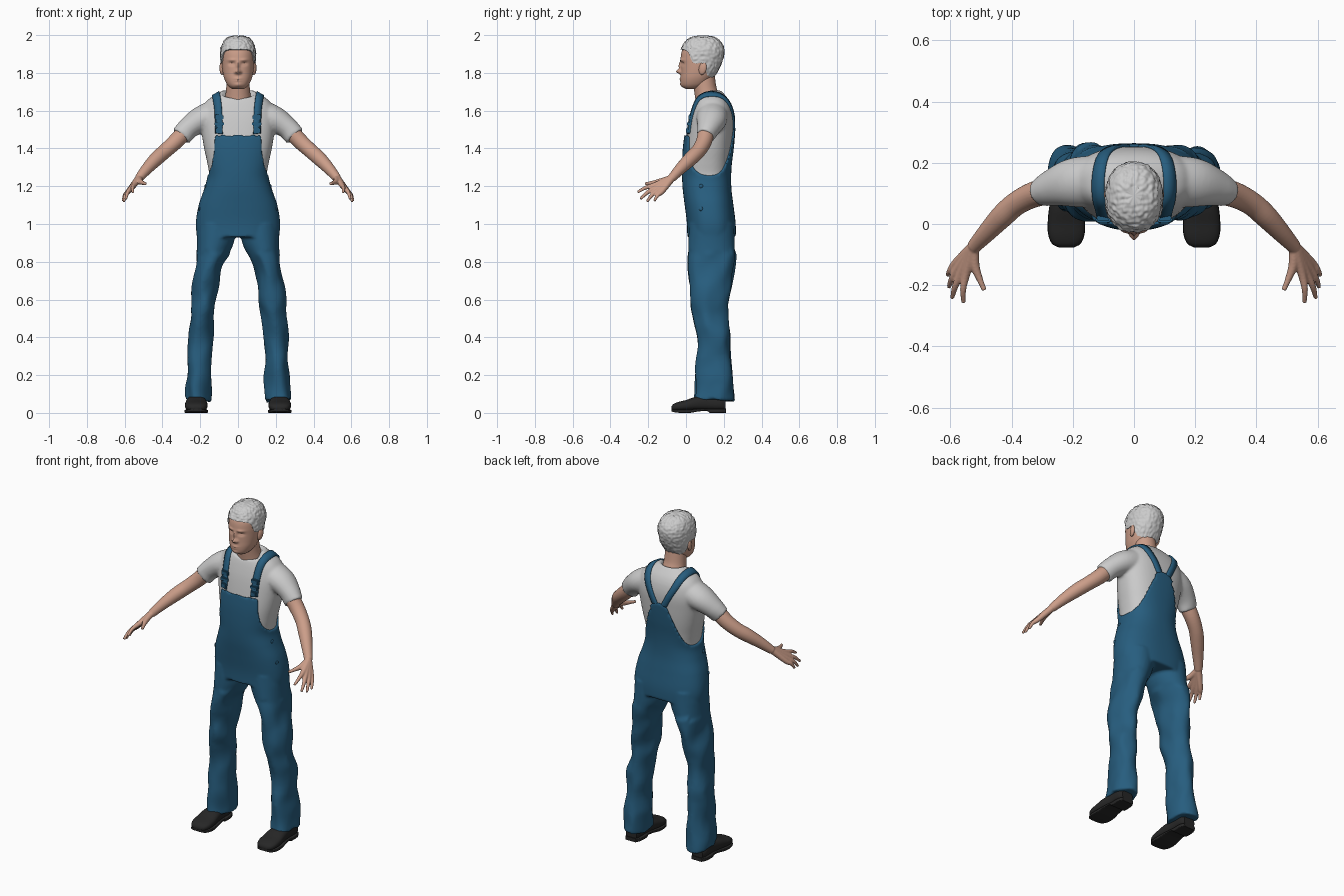
import bpy, bmesh, math
from mathutils import Vector, Matrix, noise
from mathutils.bvhtree import BVHTree

if "Cube" in bpy.data.objects:
    bpy.data.objects.remove(bpy.data.objects["Cube"])


def material(name, rgb):
    m = bpy.data.materials.new(name)
    m.diffuse_color = (*rgb, 1)
    m.use_nodes = True
    m.node_tree.nodes["Principled BSDF"].inputs["Base Color"].default_value = m.diffuse_color
    return m


SKIN = material("skin", (0.60, 0.34, 0.25))
DENIM = material("denim", (0.02, 0.11, 0.21))
LEATHER = material("leather", (0.02, 0.02, 0.02))


def sample(keys, t):
    """Smooth interpolation of rows (t, value, value...)."""
    n = len(keys)
    i = max(0, min(n - 2, sum(k[0] <= t for k in keys) - 1))
    a, b = keys[i], keys[i + 1]
    h = b[0] - a[0]
    u = max(0, min(1, (t - a[0]) / h))

    def slope(j):
        p, q = keys[max(j - 1, 0)], keys[min(j + 1, n - 1)]
        return [(y - x) / (q[0] - p[0]) for x, y in zip(p[1:], q[1:])]
    return [(2*u**3 - 3*u*u + 1) * x + (u**3 - 2*u*u + u) * h * s
            + (3*u*u - 2*u**3) * y + (u**3 - u*u) * h * r
            for x, y, s, r in zip(a[1:], b[1:], slope(i), slope(i + 1))]


def power(v, n):
    return math.copysign(abs(v) ** (2 / n), v)


def loft(bm, rings, start=None, end=None):
    """Bridge rings of points and close both ends to a centre point."""
    rows = [[bm.verts.new(p) for p in r] for r in rings]
    n = len(rows[0])
    for a, b in zip(rows, rows[1:]):
        for i in range(n):
            bm.faces.new((a[i], a[(i+1) % n], b[(i+1) % n], b[i]))
    for row, centre in ((rows[0], start), (rows[-1], end)):
        if centre is None:
            centre = sum((v.co for v in row), Vector()) / n
        c = bm.verts.new(centre)
        for i in range(n):
            bm.faces.new((row[i], row[(i+1) % n], c))


def wrap(bm, secs, low, high, grow, power_n, count, rows, start=None, end=None, lift=0):
    """Closed body of sections (z, half width, y front, y back); its edges vary by angle."""
    rings = []
    for r in range(rows + 1):
        ring = []
        for i in range(count):
            a = 2 * math.pi * i / count
            deg = math.degrees(min(a, 2 * math.pi - a))
            lo, hi = sample(low, deg)[0], sample(high, deg)[0]
            z = lo + (hi - lo) * math.sin(r / rows * math.pi / 2)
            hw, yf, yb = sample(secs, z - lift)
            ring.append(Vector(((hw + grow) * power(math.sin(a), power_n),
                                (yf + yb) / 2 - ((yb - yf) / 2 + grow) * power(math.cos(a), power_n), z)))
        rings.append(ring)
    loft(bm, rings, start, end)


def tube(bm, pts, side=1, n=24, steps=5, wobble=0):
    """Tube through (x, y, z, r across, r along y)."""
    keys = [(i, *p, *([p[3]] if len(p) == 4 else [])) for i, p in enumerate(pts)]
    rings, total = [], (len(pts) - 1) * steps
    for k in range(total + 1):
        t = k / steps
        x, y, z, ru, rv = sample(keys, t)
        d = Vector(sample(keys, t + .02)[:3]) - Vector(sample(keys, t - .02)[:3])
        u = d.cross(Vector((0, 1, 0))).normalized()
        v = u.cross(d).normalized()
        ring = []
        for i in range(n):
            a = 2 * math.pi * i / n
            p = Vector((x, y, z)) + u * ru * math.cos(a) + v * rv * math.sin(a)
            if wobble and p.z < .85:
                p += noise.noise_vector(Vector((p.x*11, p.y*11, p.z*8 + side))) * wobble
            ring.append(Vector((p.x * side, p.y, p.z)))
        rings.append(ring)
    loft(bm, rings)


def make(name, bm, mat=None, voxel=0, smooth=0):
    bmesh.ops.recalc_face_normals(bm, faces=bm.faces)
    for f in bm.faces:
        f.smooth = True
    for e in bm.edges:
        e.smooth = e.calc_face_angle(0) < 0.8
    me = bpy.data.meshes.new(name)
    bm.to_mesh(me)
    bm.free()
    ob = bpy.data.objects.new(name, me)
    bpy.context.collection.objects.link(ob)
    if mat:
        me.materials.append(mat)
    if voxel:
        m = ob.modifiers.new("merge", 'REMESH')
        m.mode, m.voxel_size, m.use_smooth_shade = 'VOXEL', voxel, True
    if smooth:
        m = ob.modifiers.new("soften", 'SMOOTH')
        m.factor, m.iterations = .5, smooth
    return ob


def flat(v):
    return [(0, v), (180, v)]


# Shared torso sections
BODY = [(.90, .21, .01, .26), (1.0, .22, .008, .26), (1.1, .205, -.004, .248), (1.18, .178, -.014, .238),
        (1.25, .16, -.018, .236), (1.32, .17, -.018, .24), (1.40, .187, -.014, .25), (1.48, .2, -.004, .257),
        (1.56, .208, .01, .26), (1.62, .195, .026, .25), (1.66, .165, .04, .232), (1.69, .115, .056, .208),
        (1.715, .078, .07, .185)]

# Shirt with sleeves
bm = bmesh.new()
wrap(bm, BODY, flat(1.14), [(0, 1.667), (45, 1.685), (90, 1.71), (180, 1.71)], -.008, 2.4, 96, 40, end=(0, .12, 1.62))
for s in (1, -1):
    tube(bm, [(.12, .14, 1.575, .085, .085), (.2, .135, 1.55, .07, .08), (.262, .12, 1.508, .058, .062),
              (.302, .102, 1.463, .056, .046)], s, 32)
shirt = make("shirt", bm, None, .008, 4)

# Overalls: bib, waist and trouser legs
bm = bmesh.new()
TOP = [(0, 1.475), (30, 1.475), (36, 1.465), (41, 1.39), (48, 1.34), (60, 1.295), (80, 1.262), (100, 1.255),
       (125, 1.28), (145, 1.35), (160, 1.44), (170, 1.51), (180, 1.53)]
wrap(bm, BODY, flat(.93), TOP, .003, 2.4, 160, 50, end=(0, .12, 1.3))
for s in (1, -1):
    tube(bm, [(.115, .135, 1.0, .1, .118), (.12, .135, .92, .1, .122), (.15, .135, .8, .073, .122),
              (.167, .13, .7, .068, .115), (.183, .122, .6, .068, .104), (.192, .132, .5, .065, .091),
              (.2, .142, .4, .065, .088), (.206, .15, .25, .065, .094), (.21, .15, .15, .067, .1),
              (.214, .148, .065, .068, .108)], s, 40, 6, .016)
overalls = make("overalls", bm, DENIM, .008, 3)

bpy.context.view_layer.update()
deps = bpy.context.evaluated_depsgraph_get()
shirt_tree = BVHTree.FromObject(shirt, deps)
overall_tree = BVHTree.FromObject(overalls, deps)

# Shoulder straps laid over the shirt
PATH = [(-.35, .1), (.8, .105), (1.57, .117), (2.2, .1), (2.8, .06), (3.3, .028)]
bm = bmesh.new()
for s in (1, -1):
    last = None
    for k in range(49):
        phi = -.35 + 3.65 * k / 48
        x = sample(PATH, phi)[0]
        d = Vector((0, -math.cos(phi), math.sin(phi)))
        row = []
        for off in (-.019, 0, .019):
            o = Vector((s * (x + off), .13, 1.52))
            hit = shirt_tree.ray_cast(o + d, -d)[0]
            row.append(bm.verts.new((hit or o + d * .12) + d * .003))
        if last:
            for i in (0, 1):
                bm.faces.new((last[i], last[i+1], row[i+1], row[i]))
        last = row
straps = make("shoulder_straps", bm, DENIM)
m = straps.modifiers.new("thickness", 'SOLIDIFY')
m.thickness, m.offset = .012, 0

# Strap buckles and side buttons
bm = bmesh.new()
for s in (1, -1):
    for z, w, h in ((1.495, .036, .03), (1.53, .05, .022), (1.565, .046, .028)):
        hit = shirt_tree.ray_cast(Vector((s * .1, -1, z)), Vector((0, 1, 0)))[0]
        g = bmesh.ops.create_cube(bm, size=1, matrix=Matrix.Translation((s * .1, hit.y - .009, z))
                                  @ Matrix.Diagonal((w, .016, h, 1)))
        bmesh.ops.bevel(bm, geom=list({e for v in g['verts'] for e in v.link_edges}),
                        offset=.004, segments=2, affect='EDGES')
    for z in (1.2, 1.08):
        hit = overall_tree.ray_cast(Vector((s, .08, z)), Vector((-s, 0, 0)))[0]
        bmesh.ops.create_uvsphere(bm, u_segments=12, v_segments=8, radius=1, matrix=Matrix.Translation(hit)
                                  @ Matrix.Diagonal((.005, .011, .011, 1)))
make("buckles_and_buttons", bm, DENIM)

# Arms and hands
WRIST = (.524, -.075, 1.243)
FINGERS = [((.549, -.163, 1.207), (.557, -.257, 1.168)), ((.564, -.16, 1.192), (.594, -.242, 1.132)),
           ((.575, -.146, 1.18), (.605, -.207, 1.118)), ((.58, -.126, 1.173), (.609, -.168, 1.122))]
bm = bmesh.new()
for s in (1, -1):
    tube(bm, [(.27, .11, 1.5, .045), (.33, .095, 1.437, .042), (.385, .066, 1.387, .039), (.43, .026, 1.347, .038),
              (.48, -.027, 1.295, .031), (*WRIST, .023)], s)
    for base, tip in FINGERS:
        mid = [(a + b) / 2 + c for a, b, c in zip(base, tip, (.005, -.003, .005))]
        tube(bm, [(*WRIST, .02), (*base, .0145), (*mid, .0105), (*tip, .007)], s, 12)
    tube(bm, [(*WRIST, .018), (.52, -.135, 1.226, .016), (.505, -.178, 1.218, .011), (.489, -.216, 1.213, .008)], s, 12)
make("arms_and_hands", bm, SKIN, .004, 2)

# Neck
bm = bmesh.new()
tube(bm, [(0, .125, 1.6, .075, .07), (0, .115, 1.66, .07, .066), (0, .103, 1.71, .063, .06),
          (0, .092, 1.78, .06, .06)], 1, 40)
make("neck", bm, SKIN)

# Head with modelled face
HEAD = [(1.714, .03, -.0, .06), (1.725, .046, -.018, .09), (1.74, .059, -.026, .115), (1.77, .073, -.028, .14),
        (1.8, .08, -.027, .16), (1.84, .085, -.027, .18), (1.88, .087, -.028, .193), (1.92, .085, -.02, .195),
        (1.96, .069, .004, .175), (1.982, .045, .035, .145), (1.99, .012, .075, .11)]
BUMPS = [(0, 1.807, .012, .012, .025), (0, 1.838, .009, .022, .012), (.014, 1.803, .007, .007, .008),
         (.032, 1.868, .02, .007, .006), (.033, 1.848, .015, .009, -.011), (.033, 1.846, .01, .005, .006),
         (0, 1.765, .02, .01, .008), (0, 1.764, .02, .003, -.006), (0, 1.737, .018, .011, .006)]
bm = bmesh.new()
wrap(bm, HEAD, flat(1.715), flat(1.989), 0, 2.2, 128, 90)
for v in bm.verts:
    if v.co.y < .06:
        x, z = abs(v.co.x), v.co.z
        v.co.y -= sum(d * math.exp(-((x - bx) / sx) ** 2 - ((z - bz) / sz) ** 2) for bx, bz, sx, sz, d in BUMPS)
make("head", bm, SKIN)

# Ears
bm = bmesh.new()
for s in (1, -1):
    base = Matrix.Translation((s * .086, .088, 1.823)) @ Matrix.Rotation(-s * .3, 4, 'Z') @ Matrix.Rotation(-.2, 4, 'X')
    bmesh.ops.create_uvsphere(bm, u_segments=20, v_segments=14, radius=1,
                              matrix=base @ Matrix.Diagonal((.011, .021, .034, 1)))
make("ears", bm, SKIN)

# Short hair
bm = bmesh.new()
LINE = [(0, 1.925), (35, 1.922), (55, 1.905), (68, 1.86), (80, 1.85), (95, 1.85), (108, 1.815), (125, 1.785), (180, 1.772)]
wrap(bm, HEAD, LINE, flat(1.996), .007, 2.2, 128, 50, start=(0, .09, 1.88), lift=.007)
for v in bm.verts:
    out = (v.co - Vector((0, .09, 1.88)))
    if out.length > .03:
        v.co += out.normalized() * noise.noise(v.co * 75) * .005
make("hair", bm)

# Shoes with soles and heels
UPPER = [(-.077, .022, .018, .034), (-.068, .042, .012, .046), (-.04, .057, .01, .058), (.0, .06, .01, .068),
         (.05, .056, .012, .085), (.12, .047, .012, .095), (.18, .046, .012, .088), (.208, .036, .014, .07)]
SOLE = [(-.076, .026, .008, .022), (-.066, .046, .004, .018), (-.03, .06, 0, .017), (.02, .06, 0, .018),
        (.07, .054, .008, .022), (.115, .049, .01, .022), (.125, .049, 0, .022), (.185, .048, 0, .022), (.212, .036, 0, .022)]
bm = bmesh.new()
for s in (1, -1):
    for secs, n in ((UPPER, 2.5), (SOLE, 7)):
        rings = []
        for k in range(41):
            y = secs[0][0] + (secs[-1][0] - secs[0][0]) * k / 40
            hw, zb, zt = sample(secs, y)
            rings.append([Vector((s * (.221 + hw * power(math.cos(a), n)), y,
                                  max(0, (zb + zt) / 2 + (zt - zb) / 2 * power(math.sin(a), n))))
                          for a in (2 * math.pi * i / 32 for i in range(32))])
        loft(bm, rings)
make("shoes", bm, LEATHER)
